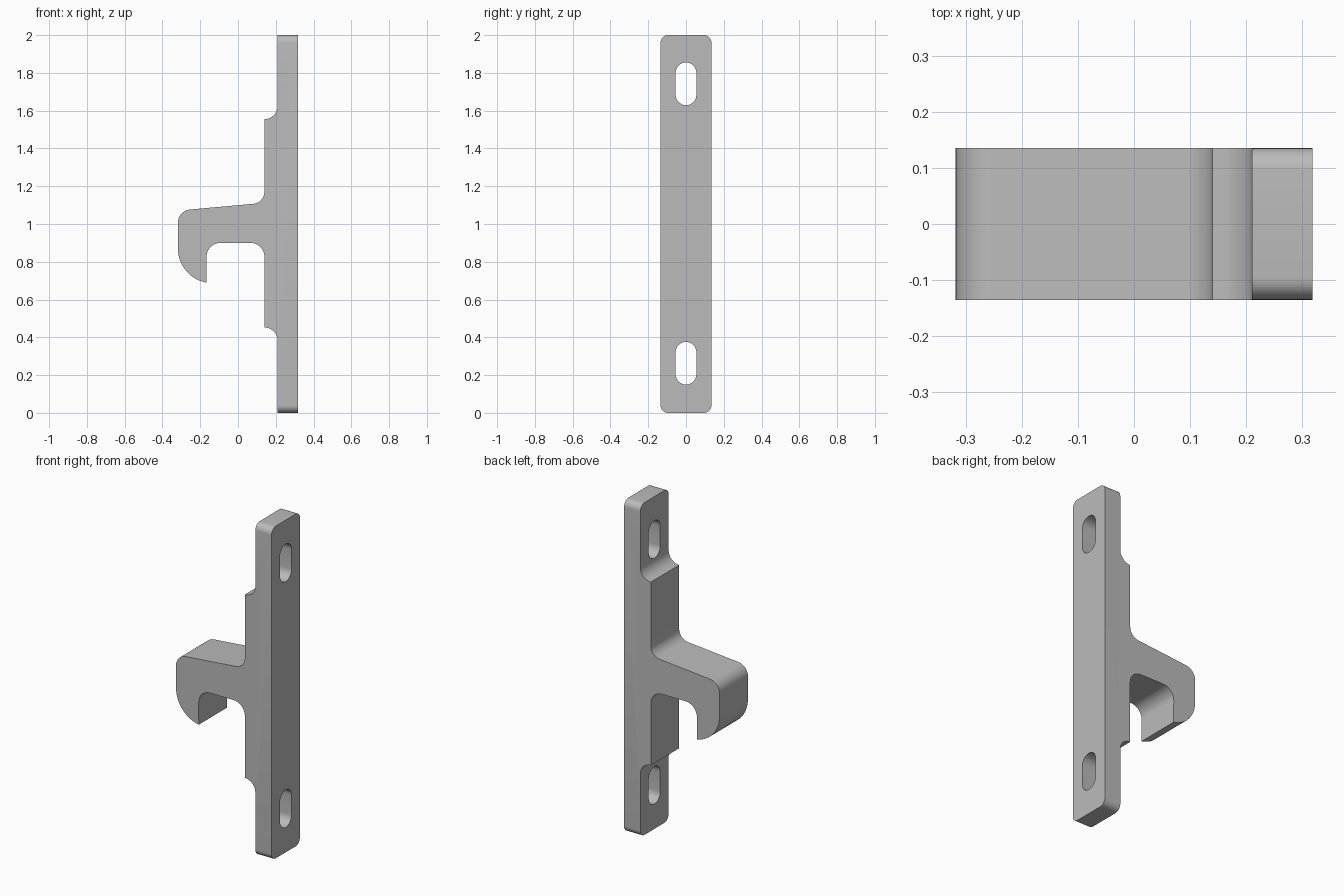
import bpy, bmesh, math
from mathutils import Vector

cube = bpy.data.objects.get("Cube")
if cube:
    bpy.data.objects.remove(cube, do_unlink=True)

grey = bpy.data.materials.new("plain grey")
grey.use_nodes = True
colour = (0.5, 0.5, 0.5, 1)
grey.diffuse_color = colour
grey.node_tree.nodes["Principled BSDF"].inputs["Base Color"].default_value = colour

DEPTH = 0.135                # half the depth of the part
FRONT, BACK = 0.21, 0.318    # the two faces of the mounting plate
HEIGHT = 2.0


def arc(cu, cv, radius, start, end, steps):
    """Points along a circular arc, angles in degrees."""
    angles = [math.radians(start + (end - start) * k / steps) for k in range(steps + 1)]
    return [(cu + radius * math.cos(t), cv + radius * math.sin(t)) for t in angles]


def fillet(before, corner, after, radius, steps=10):
    """Points of the arc that rounds a corner between two neighbours."""
    p = Vector(corner)
    a = (Vector(before) - p).normalized()
    b = (Vector(after) - p).normalized()
    half = math.acos(a.dot(b)) / 2
    centre = p + (a + b).normalized() * (radius / math.sin(half))
    reach = radius / math.tan(half)
    start, end = p + a * reach - centre, p + b * reach - centre
    first = math.degrees(math.atan2(start.y, start.x))
    turn = math.degrees(math.atan2(start.x * end.y - start.y * end.x, start.dot(end)))
    return arc(centre.x, centre.y, radius, first, first + turn, steps)


def wall(bm, loop_a, loop_b):
    """Quads joining two matching closed loops of vertices."""
    for i in range(len(loop_a)):
        bm.faces.new((loop_a[i - 1], loop_a[i], loop_b[i], loop_b[i - 1]))


# Side profile in x and z: plate, thick middle and hook
arm_root, arm_tip = (0.14, 1.112), (-0.318, 1.071)
inner_tip, inner_root = (-0.167, 0.9), (0.14, 0.9)
profile = [(BACK, 0), (BACK, HEIGHT), (FRONT, HEIGHT)]
profile += arc(0.14, 1.625, 0.07, 0, -90, 10)
profile += fillet((0.14, 1.555), arm_root, arm_tip, 0.065)
profile += fillet(arm_root, arm_tip, (-0.318, 0.87), 0.07)
profile += arc(-0.135, 0.87, 0.183, 180, 260, 12)
profile += fillet((-0.167, 0.69), inner_tip, inner_root, 0.075)
profile += fillet(inner_tip, inner_root, (0.14, 0.452), 0.075)
profile += arc(0.14, 0.382, 0.07, 90, 0, 10)
profile += [(FRONT, 0)]

bm = bmesh.new()
sides = [[bm.verts.new((x, y, z)) for x, z in profile] for y in (-DEPTH, DEPTH)]
wall(bm, *sides)
for side in sides:
    bm.faces.new(side)

# Rounded corners at both ends of the plate
ends = []
for edge in bm.edges:
    p, q = (v.co for v in edge.verts)
    at_end = abs(abs(p.z - HEIGHT / 2) - HEIGHT / 2) < 0.001
    if at_end and abs(p.z - q.z) < 0.001 and abs(p.x - q.x) > 0.05:
        ends.append(edge)
bmesh.ops.bevel(bm, geom=ends, offset=0.04, segments=8, profile=0.5, affect='EDGES')

# Two screw slots through the plate
slot_rims = {FRONT: [], BACK: []}
for z in (0.263, 1.742):
    outline = arc(0, z + 0.058, 0.055, 0, 180, 16) + arc(0, z - 0.058, 0.055, 180, 360, 16)
    rims = []
    for x in (FRONT, BACK):
        rim = [bm.verts.new((x, y, h)) for y, h in outline]
        slot_rims[x].append(rim)
        rims.append(rim)
    wall(bm, *rims)

# Refill the flat plate faces around the slots
bm.normal_update()
for x in (FRONT, BACK):
    flats = [f for f in bm.faces if all(abs(v.co.x - x) < 0.0005 for v in f.verts)]
    borders = [list(f.edges) for f in flats]
    bmesh.ops.delete(bm, geom=flats, context='FACES_ONLY')
    rim_edges = [[bm.edges.get((rim[i - 1], rim[i])) for i in range(len(rim))]
                 for rim in slot_rims[x]]
    if len(borders) == 1:
        regions = [borders[0] + rim_edges[0] + rim_edges[1]]
    else:
        borders.sort(key=lambda edges: min(e.verts[0].co.z for e in edges))
        regions = [b + r for b, r in zip(borders, rim_edges)]
    for region in regions:
        bmesh.ops.triangle_fill(bm, edges=region, use_beauty=True, normal=(1, 0, 0))

bmesh.ops.recalc_face_normals(bm, faces=bm.faces)
mesh = bpy.data.meshes.new("hook_bracket")
bm.to_mesh(mesh)
bm.free()
mesh.materials.append(grey)
hook = bpy.data.objects.new("hook_bracket", mesh)
bpy.context.scene.collection.objects.link(hook)

# Smooth fillets with crisp edges
bpy.context.view_layer.objects.active = hook
hook.select_set(True)
bpy.ops.object.shade_smooth_by_angle(angle=math.radians(30))
